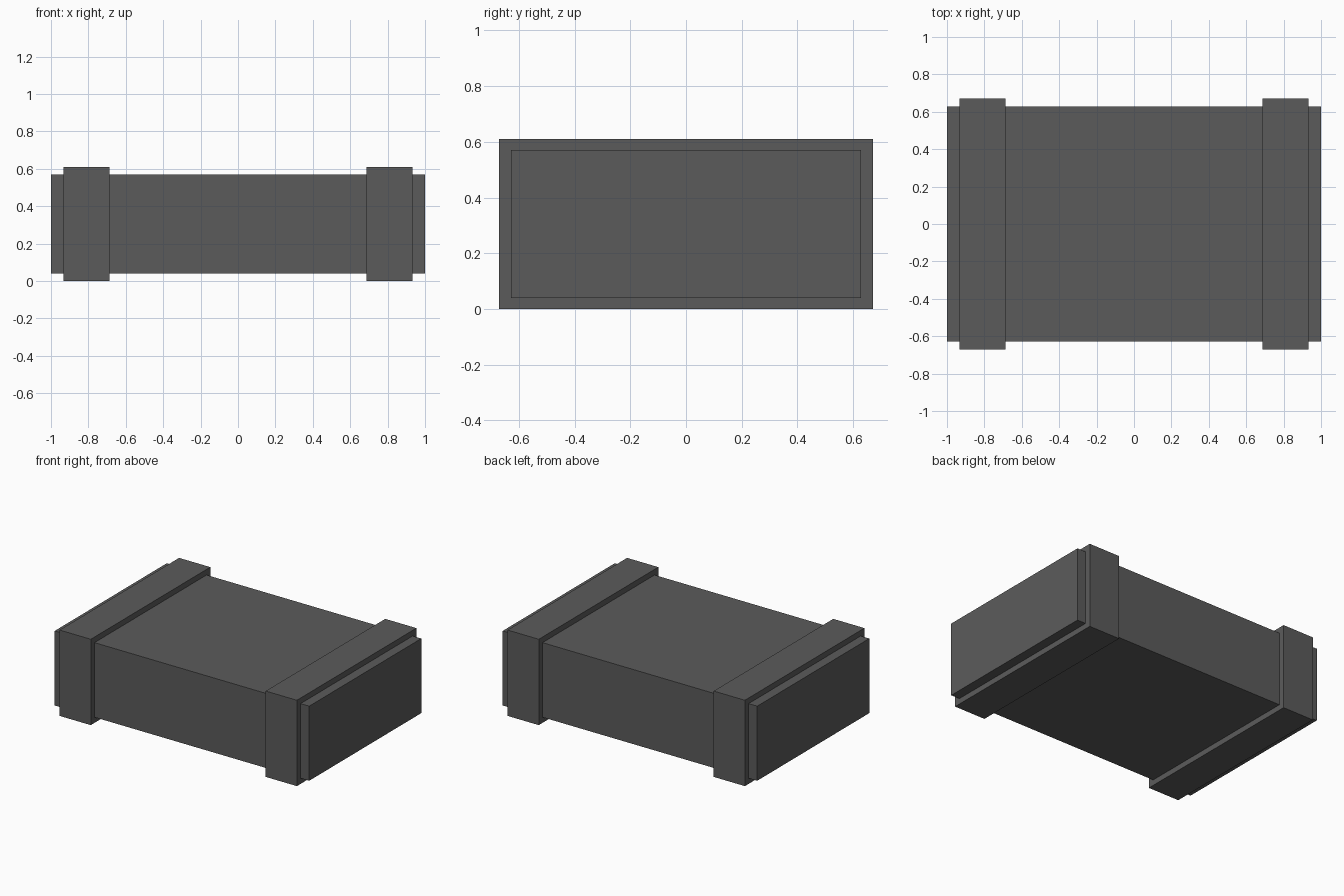
import bpy

if "Cube" in bpy.data.objects:
    bpy.data.objects.remove(bpy.data.objects["Cube"], do_unlink=True)

# Single dark grey finish
grey = bpy.data.materials.new("dark_grey")
grey.use_nodes = True
colour = (0.105, 0.105, 0.105, 1)
grey.diffuse_color = colour
grey.node_tree.nodes["Principled BSDF"].inputs["Base Color"].default_value = colour

MID_Z = 0.305


def box(name, x, size):
    bpy.ops.mesh.primitive_cube_add(size=1, location=(x, 0, MID_Z))
    ob = bpy.context.object
    ob.name = name
    ob.scale = size
    bpy.ops.object.transform_apply(location=False, rotation=False, scale=True)
    ob.data.materials.append(grey)
    return ob


# Long crate body
box("crate_body", 0, (2.0, 1.258, 0.53))

# Raised bands wrapped around each end
for side, sign in (("left", 1), ("right", -1)):
    box(side + "_band", sign * 0.81, (0.245, 1.342, 0.61))
